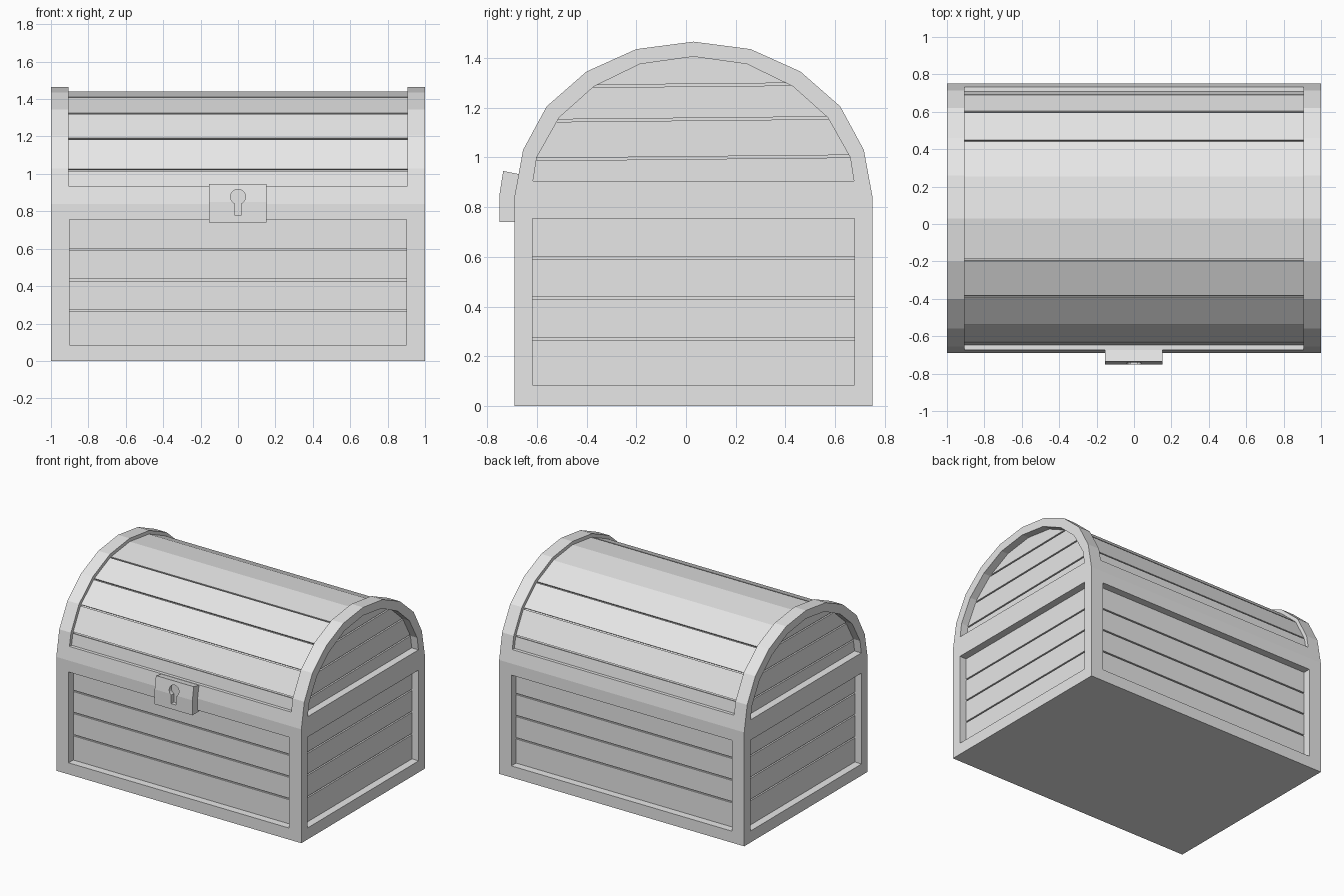
import bpy, bmesh, math
from mathutils import Vector

cube = bpy.data.objects.get("Cube")
if cube:
    bpy.data.objects.remove(cube, do_unlink=True)

GREY = (0.8, 0.8, 0.8, 1)
mat = bpy.data.materials.new("plain_grey")
mat.use_nodes = True
mat.diffuse_color = GREY
mat.node_tree.nodes["Principled BSDF"].inputs["Base Color"].default_value = GREY

MID = 0.03              # depth centre of the body
HALF = 0.72             # half depth of the body
SEAM = 0.84             # where lid meets base
RECESS = 0.055          # panel depth below the frame
GROOVE = 0.012          # groove depth between planks
END = 0.905             # inner side of the end arches


def finish(name, bm):
    bmesh.ops.recalc_face_normals(bm, faces=bm.faces)
    mesh = bpy.data.meshes.new(name)
    bm.to_mesh(mesh)
    bm.free()
    mesh.materials.append(mat)
    obj = bpy.data.objects.new(name, mesh)
    bpy.context.collection.objects.link(obj)
    return obj


def add_prism(bm, profile, x0, x1):
    """Extrude a (y, z) outline along x."""
    a = [bm.verts.new((x0, y, z)) for y, z in profile]
    b = [bm.verts.new((x1, y, z)) for y, z in profile]
    bm.faces.new(a)
    bm.faces.new(b[::-1])
    for i in range(len(a)):
        j = (i + 1) % len(a)
        bm.faces.new((a[i], a[j], b[j], b[i]))


def prism(name, profile, x0, x1):
    bm = bmesh.new()
    add_prism(bm, profile, x0, x1)
    return finish(name, bm)


def add_box(bm, x0, x1, y0, y1, z0, z1):
    add_prism(bm, [(y0, z0), (y1, z0), (y1, z1), (y0, z1)], x0, x1)


def arch(half):
    """Mirror half an arch, given front to crown, about the middle."""
    return half + [(2 * MID - y, z) for y, z in half[-2::-1]]


def offset(points, d):
    """Move an open outline inwards by d."""
    out = []
    for i, p in enumerate(points):
        a = Vector(points[max(i - 1, 0)])
        b = Vector(points[min(i + 1, len(points) - 1)])
        t = (b - a).normalized()
        out.append((p[0] + t.y * d, p[1] - t.x * d))
    return out


# Base frame with four recessed panels
bm = bmesh.new()
add_box(bm, -1, 1, MID - HALF, MID + HALF, 0, SEAM)
bmesh.ops.recalc_face_normals(bm, faces=bm.faces)
for f in [f for f in bm.faces if abs(f.normal.z) < 0.5]:
    n = f.normal.copy()
    bmesh.ops.inset_individual(bm, faces=[f], thickness=0.03)
    for v in f.verts:
        if abs(n.y) > 0.5:
            v.co.x = math.copysign(0.9, v.co.x)
        else:
            v.co.y = MID + math.copysign(0.648, v.co.y - MID)
        v.co.z = 0.085 if v.co.z < 0.4 else 0.755
    bmesh.ops.inset_individual(bm, faces=[f], thickness=0, depth=-RECESS - GROOVE)
finish("base_frame", bm)

# Base planks
rows = [0.085, 0.268, 0.433, 0.595, 0.755]
for side in (-1, 1):
    long_bm, end_bm = bmesh.new(), bmesh.new()
    for i in range(4):
        lo = rows[i] + (0.005 if i else 0)
        hi = rows[i + 1] - (0.005 if i < 3 else 0)
        ys = sorted(MID + side * (HALF - RECESS - d) for d in (0, 0.03))
        xs = sorted(side * (1 - RECESS - d) for d in (0, 0.03))
        add_box(long_bm, -0.9, 0.9, *ys, lo, hi)
        add_box(end_bm, *xs, MID - 0.648, MID + 0.648, lo, hi)
    finish("back_planks" if side > 0 else "front_planks", long_bm)
    finish("left_planks" if side > 0 else "right_planks", end_bm)

# Lid outlines
outer = arch([(-0.69, SEAM), (-0.655, 1.03), (-0.56, 1.205),
              (-0.40, 1.345), (-0.20, 1.435), (MID, 1.465)])
inner = arch([(-0.615, 0.905), (-0.60, 1.0), (-0.51, 1.16),
              (-0.37, 1.285), (-0.185, 1.375), (MID, 1.405)])
plank_line = offset(outer, 0.025)
core_line = offset(outer, 0.025 + GROOVE)
for line in (plank_line, core_line):
    for k in (0, -1):
        line[k] = (line[k][0], SEAM)
prism("lid_core", core_line, -0.92, 0.92)

# Lid planks, one for each run of outline points
bm = bmesh.new()
runs = [(0, 1), (1, 2), (2, 3), (3, 4), (4, 7), (7, 8), (8, 9), (9, 10)]
for a, b in runs:
    top = [Vector(p) for p in plank_line[a:b + 1]]
    low = [Vector(p) for p in core_line[a:b + 1]]
    s = (top[1] - top[0]).normalized() * 0.005
    e = (top[-2] - top[-1]).normalized() * 0.005
    top[0], low[0] = top[0] + s, low[0] + s
    top[-1], low[-1] = top[-1] + e, low[-1] + e
    add_prism(bm, [tuple(p) for p in top + low[::-1]], -END, END)
finish("lid_planks", bm)

# Lid rails along the front and back
slope = (outer[1][0] - outer[0][0]) / (outer[1][1] - outer[0][1])
y_top = outer[0][0] + slope * (0.935 - SEAM)
rail = [outer[0], (y_top, 0.935), (-0.6, 0.935), (-0.6, SEAM)]
prism("lid_front_rail", rail, -END, END)
prism("lid_back_rail", [(2 * MID - y, z) for y, z in rail], -END, END)

# End arches and the planked panels inside them
for side, label in ((1, "left"), (-1, "right")):
    bm = bmesh.new()
    loops = [[bm.verts.new((side * x, y, z)) for y, z in line]
             for x, line in ((END, outer), (1, outer), (1, inner), (END, inner))]
    for k in range(4):
        p, q = loops[k], loops[(k + 1) % 4]
        for i in range(len(p)):
            j = (i + 1) % len(p)
            bm.faces.new((p[i], p[j], q[j], q[i]))
    finish(label + "_end_arch", bm)

    face_x = side * (1 - RECESS)
    prism(label + "_end_panel", inner, side * 0.85, face_x - side * GROOVE)
    levels = [0.8, 0.998, 1.153, 1.29, 1.5]
    for i in range(4):
        bm = bmesh.new()
        add_prism(bm, inner, side * 0.88, face_x)
        for z, up in ((levels[i] + 0.005, -1), (levels[i + 1] - 0.005, 1)):
            res = bmesh.ops.bisect_plane(
                bm, geom=bm.verts[:] + bm.edges[:] + bm.faces[:],
                plane_co=(0, MID, z), plane_no=(0, -0.01 * up, up), clear_outer=True)
            cut = [g for g in res["geom_cut"] if isinstance(g, bmesh.types.BMEdge)]
            if cut:
                bmesh.ops.holes_fill(bm, edges=cut)
        finish(f"{label}_end_plank_{i + 1}", bm)

# Lock plate with a keyhole cut into it
lock = prism("lock", [(-0.75, 0.74), (-0.75, 0.85), (-0.735, 0.945),
                      (-0.66, 0.93), (-0.66, 0.74)], -0.155, 0.153)
hole = []
start = math.asin(0.5)
for i in range(17):
    t = -math.pi / 2 + start + (2 * math.pi - 2 * start) * i / 16
    hole.append((0.04 * math.cos(t), 0.878 + 0.04 * math.sin(t)))
hole += [(-0.02, 0.78), (0.02, 0.78)]
bm = bmesh.new()
near = [bm.verts.new((x, -0.8, z)) for x, z in hole]
far = [bm.verts.new((x, -0.72, z)) for x, z in hole]
bm.faces.new(near)
bm.faces.new(far[::-1])
for i in range(len(hole)):
    j = (i + 1) % len(hole)
    bm.faces.new((near[i], near[j], far[j], far[i]))
cutter = finish("keyhole_cutter", bm)
cutter.hide_render = True
cutter.hide_set(True)
mod = lock.modifiers.new("keyhole", "BOOLEAN")
mod.operation = "DIFFERENCE"
mod.solver = "EXACT"
mod.object = cutter
